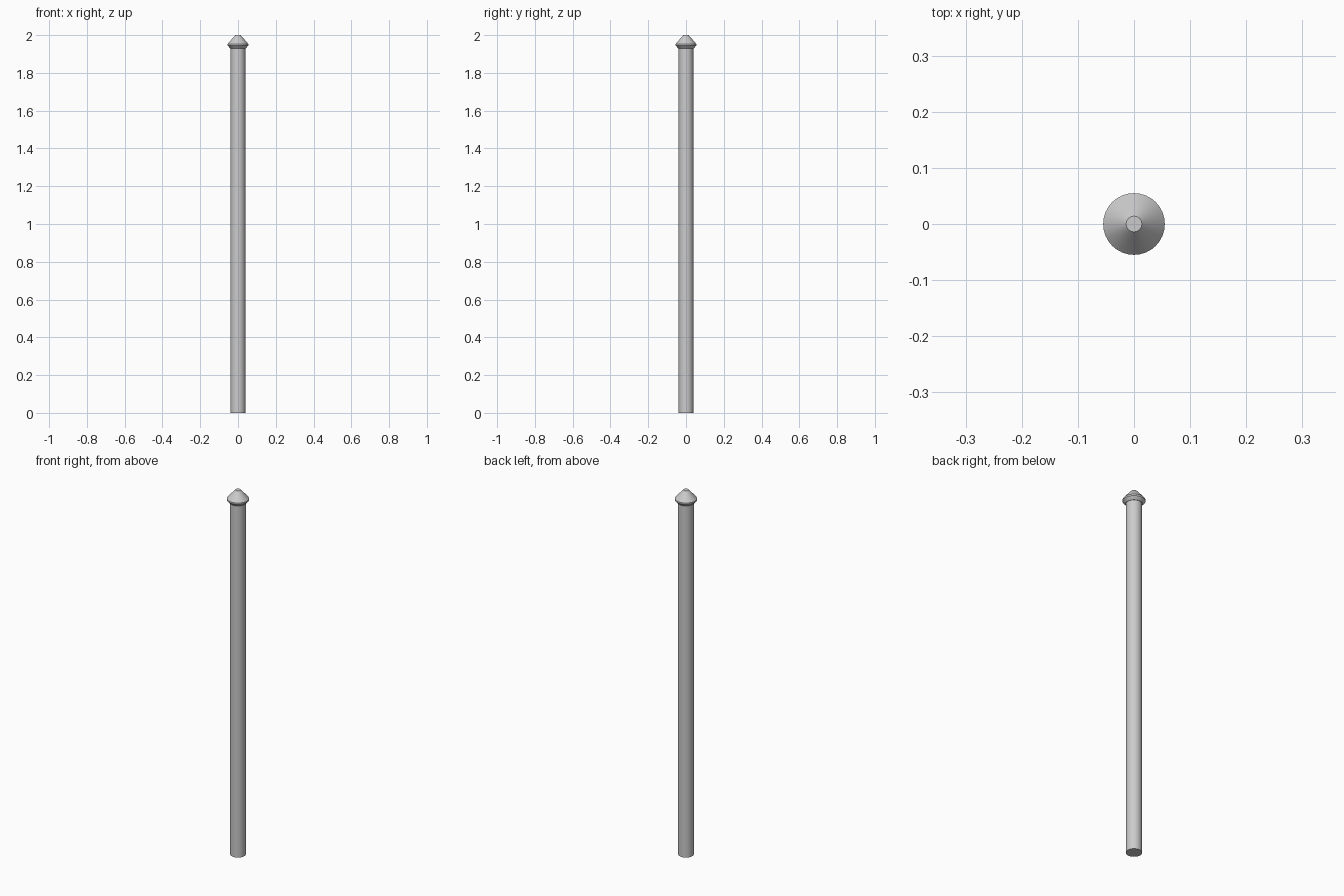
import bpy, bmesh
from math import radians
from mathutils import Matrix

if "Cube" in bpy.data.objects:
    bpy.data.objects.remove(bpy.data.objects["Cube"])


def lathe(name, profile, sides=32):
    """Closed solid of revolution from (radius, z) points."""
    bm = bmesh.new()
    rings = []
    for r, z in profile:
        ring = bmesh.ops.create_circle(bm, segments=sides, radius=r,
                                       matrix=Matrix.Translation((0, 0, z)))
        rings.append(ring["verts"])
    for a, b in zip(rings, rings[1:]):
        for i in range(sides):
            j = (i + 1) % sides
            bm.faces.new((a[i], a[j], b[j], b[i]))
    bm.faces.new(rings[0])
    bm.faces.new(rings[-1])
    bmesh.ops.recalc_face_normals(bm, faces=bm.faces)
    mesh = bpy.data.meshes.new(name)
    bm.to_mesh(mesh)
    bm.free()
    ob = bpy.data.objects.new(name, mesh)
    bpy.context.collection.objects.link(ob)
    bpy.ops.object.select_all(action='DESELECT')
    ob.select_set(True)
    bpy.context.view_layer.objects.active = ob
    bpy.ops.object.shade_smooth_by_angle(angle=radians(30))
    return ob


# Round post
lathe("post_shaft", [(0.039, 0), (0.039, 1.93)])

# Conical cap with a thin rim and tapered underside
lathe("post_cap", [(0.041, 1.93), (0.055, 1.945), (0.055, 1.953), (0.014, 2.0)])
